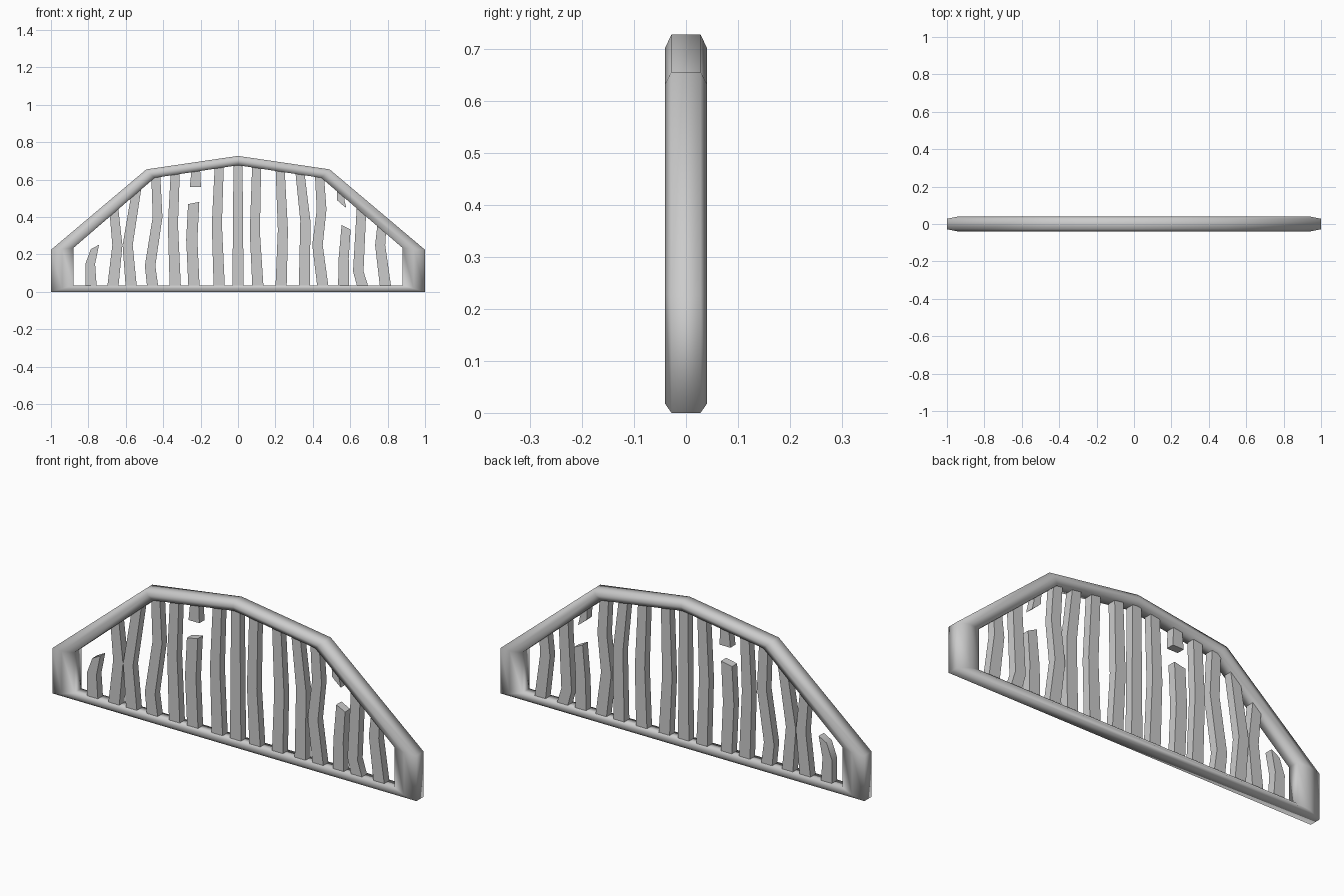
import bpy, bmesh
from mathutils import Vector

if "Cube" in bpy.data.objects:
    bpy.data.objects.remove(bpy.data.objects["Cube"])


def finish(bm, name):
    bmesh.ops.recalc_face_normals(bm, faces=bm.faces[:])
    for f in bm.faces:
        f.smooth = True
    me = bpy.data.meshes.new(name)
    bm.to_mesh(me)
    bm.free()
    ob = bpy.data.objects.new(name, me)
    bpy.context.collection.objects.link(ob)
    return ob


def mirrored(half):
    # half outline runs bottom right to apex; the apex is not repeated
    return half + [(-x, z) for x, z in reversed(half[:-1])]


# Arched frame: six-sided section swept between outer and inner outlines
outer = mirrored([(1, 0), (1, 0.225), (0.49, 0.655), (0, 0.727)])
inner = mirrored([(0.88, 0.035), (0.88, 0.235), (0.445, 0.61), (0, 0.677)])
section = [(0, -0.028), (0.5, -0.04), (1, -0.028), (1, 0.028), (0.5, 0.04), (0, 0.028)]
bm = bmesh.new()
rings = []
for (ox, oz), (ix, iz) in zip(outer, inner):
    rings.append([bm.verts.new((ox + (ix - ox) * t, y, oz + (iz - oz) * t)) for t, y in section])
for i, a in enumerate(rings):
    b = rings[(i + 1) % len(rings)]
    for j in range(6):
        k = (j + 1) % 6
        bm.faces.new((a[j], a[k], b[k], b[j]))
finish(bm, "arched_frame")


def roof(x):
    # height of the middle of the top rail
    x = abs(x)
    if x < 0.467:
        return 0.70 - 0.07 * x / 0.467
    return 0.63 - 0.40 * (x - 0.467) / 0.473


def bar(name, pts, w0=0.03, w1=0.024, slant=0.0):
    bm = bmesh.new()
    rings = []
    n = len(pts) - 1
    for i, (x, z) in enumerate(pts):
        w = w0 + (w1 - w0) * i / n
        s = slant if i == n else 0
        d = 0.02
        rings.append([bm.verts.new((x + sx * w, sy * d, z + s * sx))
                      for sx, sy in ((-1, -1), (1, -1), (1, 1), (-1, 1))])
    for a, b in zip(rings, rings[1:]):
        for j in range(4):
            k = (j + 1) % 4
            bm.faces.new((a[j], a[k], b[k], b[j]))
    bm.faces.new(rings[0])
    bm.faces.new(rings[-1])
    ob = finish(bm, name)
    bpy.context.view_layer.objects.active = ob
    ob.select_set(True)
    bpy.ops.object.shade_smooth_by_angle(angle=0.8)
    ob.select_set(False)


# Full bent bars: bottom x, bend points, top x
bars = [
    (-0.67, [(-0.645, 0.25)], -0.665),
    (-0.57, [(-0.59, 0.25)], -0.54),
    (-0.455, [(-0.47, 0.14), (-0.43, 0.40)], -0.44),
    (-0.335, [(-0.348, 0.36)], -0.335),
    (-0.10, [(-0.113, 0.36)], -0.10),
    (0.0, [(0.0, 0.35)], 0.0),
    (0.107, [(0.09, 0.32)], 0.10),
    (0.23, [(0.24, 0.33)], 0.225),
    (0.355, [(0.36, 0.38)], 0.33),
    (0.455, [(0.425, 0.25), (0.447, 0.44)], 0.435),
    (0.67, [(0.643, 0.11), (0.658, 0.40)], 0.658),
    (0.79, [(0.76, 0.25)], 0.77),
]
for i, (x0, mid, x1) in enumerate(bars):
    bar(f"bar_{i + 1}", [(x0, 0.018)] + mid + [(x1, roof(abs(x1) + 0.01))])

# Broken bars: lower stubs and hanging upper pieces
bar("broken_bar_left", [(-0.785, 0.018), (-0.79, 0.15), (-0.765, 0.24)], 0.03, 0.022, 0.012)
bar("broken_bar_middle", [(-0.235, 0.018), (-0.247, 0.28), (-0.237, 0.475)], 0.03, 0.03, 0.006)
bar("broken_bar_right", [(0.565, 0.018), (0.565, 0.18), (0.578, 0.345)], 0.03, 0.024, -0.012)
bar("hanging_bar_middle", [(-0.225, roof(0.225)), (-0.228, 0.56)], 0.022, 0.03)
bar("hanging_bar_right", [(0.55, roof(0.56)), (0.55, 0.49), (0.562, 0.462)], 0.022, 0.017, -0.014)
